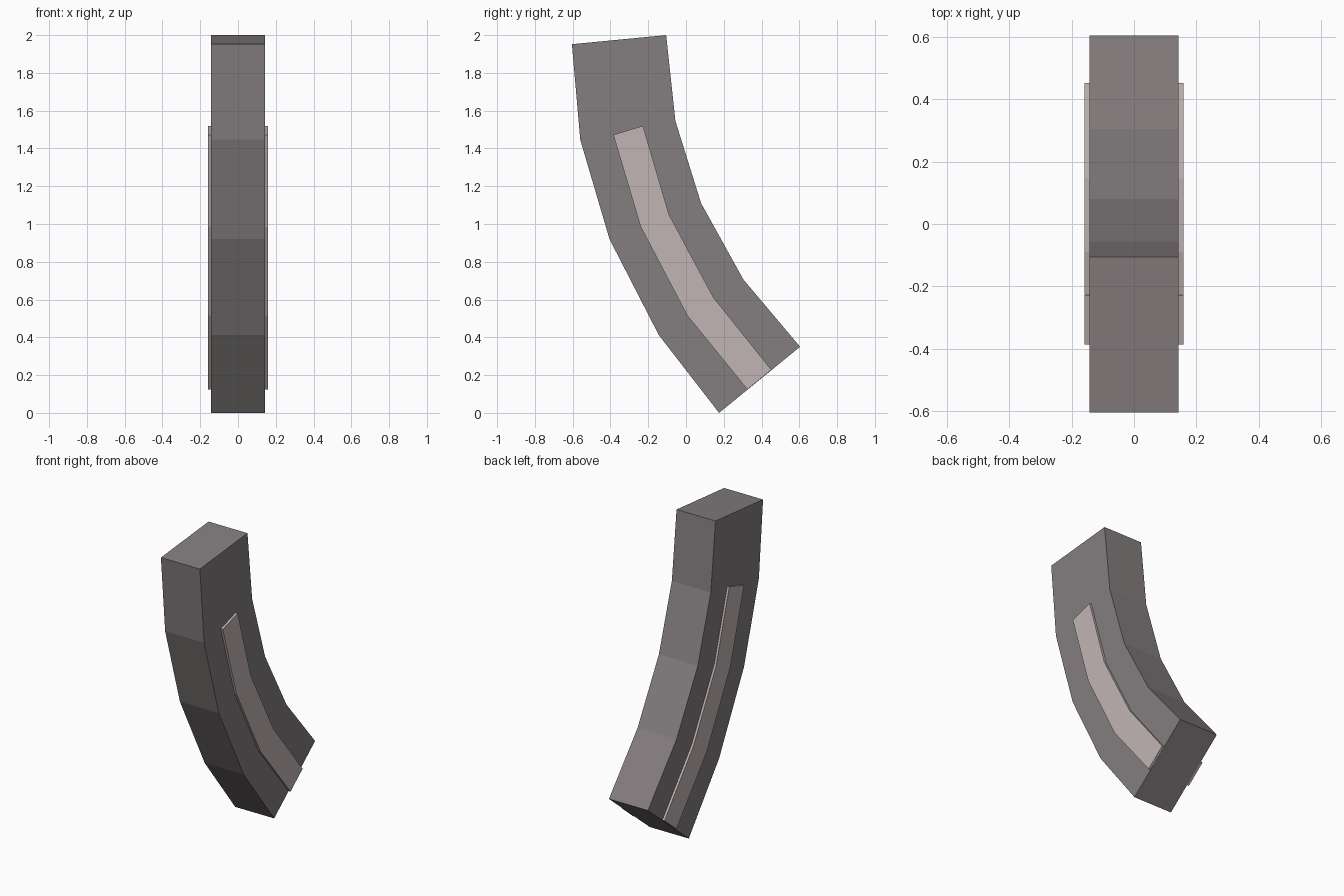
import bpy
import bmesh

if "Cube" in bpy.data.objects:
    bpy.data.objects.remove(bpy.data.objects["Cube"])


def material(name, rgb):
    mat = bpy.data.materials.new(name)
    mat.diffuse_color = (*rgb, 1.0)
    mat.use_nodes = True
    mat.node_tree.nodes["Principled BSDF"].inputs["Base Color"].default_value = mat.diffuse_color
    return mat


def curved_bar(name, front, back, x0, x1, mat):
    """Sweep a box section down matching front and back edge lines (y, z)."""
    bm = bmesh.new()
    rings = []
    for (fy, fz), (by, bz) in zip(front, back):
        rings.append([bm.verts.new(p) for p in
                      ((x0, fy, fz), (x1, fy, fz), (x1, by, bz), (x0, by, bz))])
    for a, b in zip(rings, rings[1:]):
        for i in range(4):
            j = (i + 1) % 4
            bm.faces.new((a[i], a[j], b[j], b[i]))
    bm.faces.new(rings[0])
    bm.faces.new(rings[-1][::-1])
    bmesh.ops.recalc_face_normals(bm, faces=bm.faces[:])
    mesh = bpy.data.meshes.new(name)
    bm.to_mesh(mesh)
    bm.free()
    mesh.materials.append(mat)
    obj = bpy.data.objects.new(name, mesh)
    bpy.context.collection.objects.link(obj)
    return obj


dark = material("dark warm grey", (0.23, 0.205, 0.21))
light = material("light warm grey", (0.53, 0.46, 0.455))

HALF_BODY = 0.143
HALF_RIB = 0.158

# Curved main body, listed from the top end to the bottom end
curved_bar(
    "curved_body",
    [(-0.604, 1.952), (-0.56, 1.447), (-0.405, 0.92), (-0.144, 0.412), (0.175, 0.0)],
    [(-0.105, 2.0), (-0.056, 1.545), (0.08, 1.11), (0.304, 0.706), (0.604, 0.35)],
    -HALF_BODY, HALF_BODY, dark)

# Raised ribs on both sides, flush with the bottom end
rib_front = [(-0.385, 1.472), (-0.24, 0.985), (0.007, 0.515), (0.325, 0.124)]
rib_back = [(-0.228, 1.52), (-0.09, 1.05), (0.146, 0.61), (0.452, 0.228)]
for side, name in ((1, "right_rib"), (-1, "left_rib")):
    curved_bar(name, rib_front, rib_back, side * HALF_BODY, side * HALF_RIB, light)
